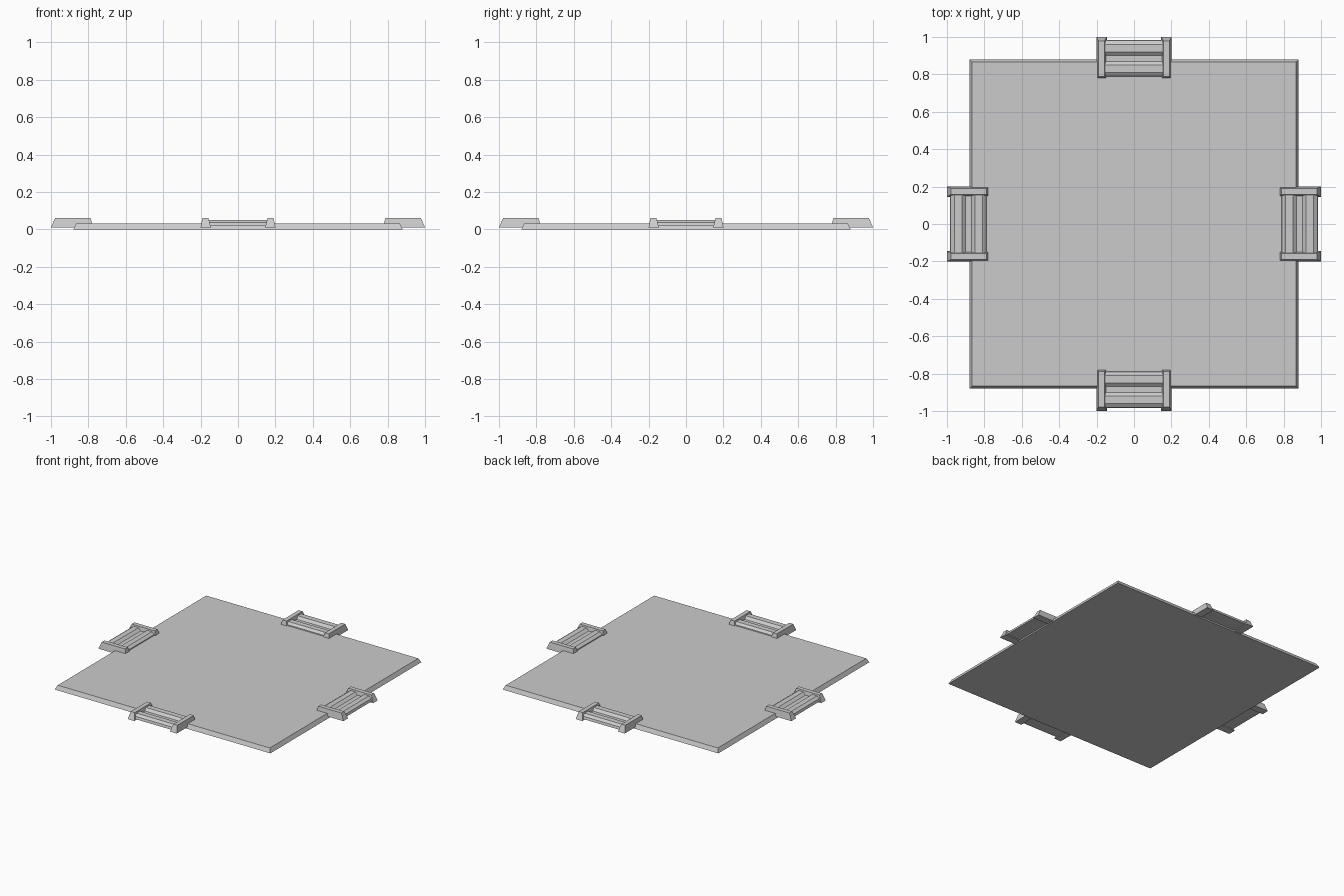
import bpy, bmesh, math
from mathutils import Matrix

cube = bpy.data.objects.get("Cube")
if cube:
    bpy.data.objects.remove(cube, do_unlink=True)

grey = bpy.data.materials.new("light grey")
grey.use_nodes = True
grey.diffuse_color = (0.6, 0.6, 0.6, 1)
grey.node_tree.nodes["Principled BSDF"].inputs["Base Color"].default_value = (0.6, 0.6, 0.6, 1)


def loft(name, lower, upper, turn=0.0):
    """Solid between two matching outlines, turned about the centre."""
    bm = bmesh.new()
    a = [bm.verts.new(p) for p in lower]
    b = [bm.verts.new(p) for p in upper]
    bm.faces.new(a)
    bm.faces.new(b)
    for i in range(len(a)):
        j = (i + 1) % len(a)
        bm.faces.new((a[i], a[j], b[j], b[i]))
    bmesh.ops.recalc_face_normals(bm, faces=bm.faces)
    bm.transform(Matrix.Rotation(turn, 4, "Z"))
    mesh = bpy.data.meshes.new(name)
    bm.to_mesh(mesh)
    bm.free()
    mesh.materials.append(grey)
    obj = bpy.data.objects.new(name, mesh)
    bpy.context.collection.objects.link(obj)
    return obj


def rect(x0, x1, y0, y1, z):
    return [(x0, y0, z), (x1, y0, z), (x1, y1, z), (x0, y1, z)]


# Floor plate with sloping rim
loft("floor_plate", rect(-0.88, 0.88, -0.88, 0.88, 0), rect(-0.865, 0.865, -0.865, 0.865, 0.03))

# Grooved clip bar section (y, z), from outer edge to inner edge
BAR = [(-0.985, 0.018), (-0.98, 0.036), (-0.96, 0.05), (-0.92, 0.05), (-0.90, 0.033),
       (-0.87, 0.033), (-0.85, 0.05), (-0.81, 0.05), (-0.79, 0.036), (-0.785, 0.018)]

# One clip in the middle of each side: a bar between two tapered end blocks
for k, side in enumerate(("front", "left", "back", "right")):
    turn = k * math.pi / 2
    loft(side + "_clip_bar", [(-0.17, y, z) for y, z in BAR], [(0.17, y, z) for y, z in BAR], turn)
    for s, end in ((-1, "a"), (1, "b")):
        loft(f"{side}_clip_end_{end}",
             rect(s * 0.2, s * 0.145, -1, -0.775, 0.01),
             rect(s * 0.19, s * 0.158, -0.978, -0.788, 0.06), turn)
